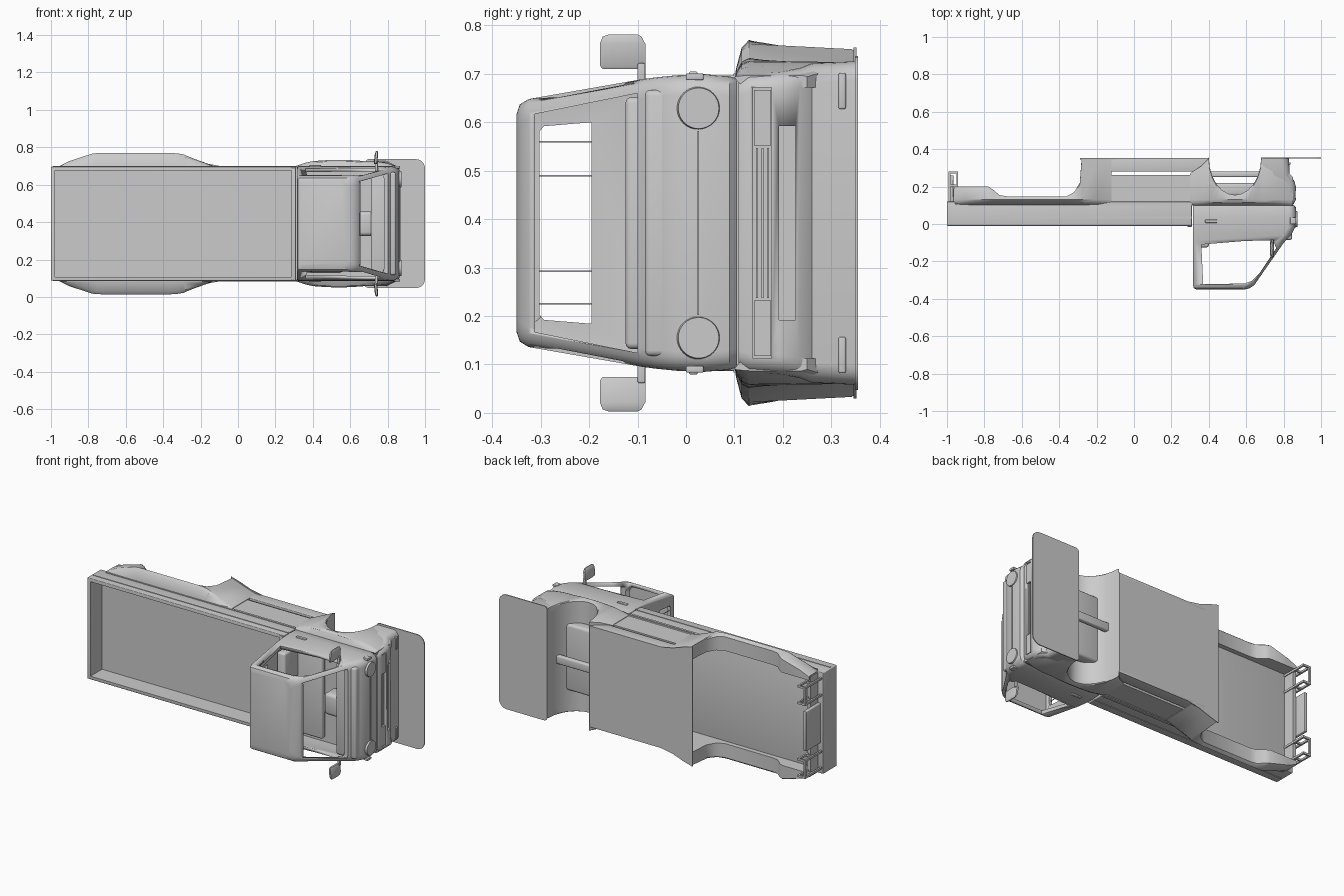
import bpy, bmesh, math
from mathutils import Matrix

if "Cube" in bpy.data.objects:
    bpy.data.objects.remove(bpy.data.objects["Cube"])

C = 0.392  # truck centreline in z; the truck's own "up" is -y


def finish(name, bm, smooth=True):
    bmesh.ops.remove_doubles(bm, verts=bm.verts, dist=1e-5)
    bmesh.ops.recalc_face_normals(bm, faces=bm.faces)
    me = bpy.data.meshes.new(name)
    bm.to_mesh(me)
    bm.free()
    ob = bpy.data.objects.new(name, me)
    bpy.context.collection.objects.link(ob)
    if smooth:
        bpy.ops.object.select_all(action='DESELECT')
        ob.select_set(True)
        bpy.context.view_layer.objects.active = ob
        bpy.ops.object.shade_smooth_by_angle(angle=math.radians(32))
    return ob


def box(name, x0, x1, y0, y1, z0, z1, bevel=0.0):
    bm = bmesh.new()
    bmesh.ops.create_cube(bm, size=1)
    for v in bm.verts:
        v.co = ((x0 + x1) / 2 + v.co.x * (x1 - x0), (y0 + y1) / 2 + v.co.y * (y1 - y0),
                (z0 + z1) / 2 + v.co.z * (z1 - z0))
    if bevel:
        bmesh.ops.bevel(bm, geom=bm.edges[:], offset=bevel, segments=3, affect='EDGES', profile=0.5)
    return finish(name, bm)


def pair(name, x0, x1, y0, y1, a, b, bevel=0.0):
    """Box from a to b outward of the centreline, on both sides."""
    box(name + "_left", x0, x1, y0, y1, C + a, C + b, bevel)
    box(name + "_right", x0, x1, y0, y1, C - b, C - a, bevel)


def skin(name, rings, closed=True, cap=True):
    bm = bmesh.new()
    vs = [[bm.verts.new(p) for p in r] for r in rings]
    n = len(vs[0])
    for a, b in zip(vs, vs[1:]):
        for i in range(n if closed else n - 1):
            j = (i + 1) % n
            bm.faces.new((a[i], a[j], b[j], b[i]))
    if cap:
        bm.faces.new(vs[0])
        bm.faces.new(vs[-1])
    return finish(name, bm)


def rounded(y, xb, xf, hw, rb=0.01, rf=0.04):
    """Plan section at height y: rounded rectangle, back and front corner radii."""
    pts = []
    for cx, s, r, a0 in ((xf - rf, 1, rf, 0), (xb + rb, 1, rb, 90), (xb + rb, -1, rb, 180), (xf - rf, -1, rf, 270)):
        for k in range(6):
            a = math.radians(a0 + 18 * k)
            pts.append((cx + r * math.cos(a), y, C + s * (hw - r) + r * math.sin(a)))
    return pts


def prism(name, pts, axis, lo, hi):
    """Extrude (x,y) along z, or (y,z) along x."""
    f = (lambda p, t: (p[0], p[1], t)) if axis == 'z' else (lambda p, t: (t, p[0], p[1]))
    return skin(name, [[f(p, lo) for p in pts], [f(p, hi) for p in pts]])


def cut(ob, *cutters):
    for c in cutters:
        m = ob.modifiers.new("cut", 'BOOLEAN')
        m.object, m.operation, m.solver = c, 'DIFFERENCE', 'EXACT'
        bpy.context.view_layer.objects.active = ob
        bpy.ops.object.modifier_apply(modifier=m.name)
        bpy.data.objects.remove(c)


# cab shell: outer loft, hollowed, with window openings
SECT = [(-.350, .335, .59, .225), (-.343, .32, .62, .245), (-.325, .315, .645, .256), (-.09, .315, .81, .297),
        (-.06, .315, .84, .301), (-.02, .315, .860, .305), (.04, .315, .868, .307), (.09, .315, .865, .303),
        (.105, .315, .85, .298)]
cab = skin("cab", [rounded(*s) for s in SECT])
inner = skin("cab_inner", [rounded(y, xb + .02, xf - .022, hw - .018) for y, xb, xf, hw in
                           [(-.33, .315, .63, .25)] + SECT[3:7]])
side = prism("side_cut", [(.36, -.11), (.37, -.322), (.59, -.318), (.63, -.305), (.67, -.265), (.76, -.13),
                          (.745, -.088), (.6, -.09)], 'z', -.2, 1)
shield = prism("shield_cut", [(-.312, C - .225), (-.312, C + .225), (-.1, C + .268), (-.1, C - .268)], 'x', .6, 1)
rear = prism("rear_cut", [(-.302, C - .19), (-.302, C + .19), (-.293, C + .2), (-.195, C + .208),
                          (-.195, C - .208), (-.293, C - .2)], 'x', .2, .4)
cut(cab, inner, side, shield, rear)

# cab interior and rear window bars
box("dashboard", .71, .845, -.085, .03, C - .275, C + .275, .012)
box("steering_console", .62, .73, -.07, .03, C - .065, C + .065, .02)
box("bench_seat_back", .345, .40, -.125, .04, C - .26, C + .26, .012)
box("bench_seat_base", .345, .56, .0, .04, C - .26, C + .26, .012)
for i, z in enumerate((.225, .292, .49, .56)):
    box("rear_window_bar_%d" % i, .322, .326, -.31, -.18, z - .0015, z + .0015)

# cargo bed with floor and trim rails
bed = box("cargo_bed", -1, .31, -.01, .12, C - .305, C + .305, .004)
cut(bed, box("bed_cut", -.978, .285, -.1, .1, C - .285, C + .285))
pair("bed_side_rail", -.99, .31, .03, .04, .303, .308)
pair("bed_seam_rail", -.95, .31, .098, .112, .303, .309)
box("bed_front_lip", .285, .31, -.016, .0, C - .3, C + .3, .004)

# front lower body with wheel arch
R = .2
arch = [(.54 + .14 * math.cos(math.radians(a)), .355 - R * math.sin(math.radians(a))) for a in range(0, 181, 15)]
prism("front_lower_body", [(.31, .1), (.75, .1), (.75, .355)] + arch + [(.36, .31), (.31, .27)], 'z', C - .3, C + .3)

# bumper block with grille slots
bumper = skin("front_bumper", [rounded(*s) for s in (
    (.108, .69, .855, .303), (.13, .685, .866, .309), (.2, .68, .866, .314), (.235, .68, .855, .32),
    (.26, .68, .833, .33), (.352, .68, .828, .334))])
cut(bumper, box("slot_a", .84, 1, .138, .177, C - .28, C + .28), box("slot_b", .845, 1, .192, .226, C - .2, C + .2))
for y in (.147, .158, .169):
    box("grille_bar", .835, .856, y - .002, y + .002, C - .155, C + .155)
pair("grille_insert", .83, .862, .14, .175, .16, .275)
pair("bumper_lamp", .80, .836, .315, .33, .235, .31, .004)
# flat lip reaching ahead under the bumper
skin("front_lip", [rounded(.349, .68, 1.0, .345, .02, .05), rounded(.355, .68, 1.0, .345, .02, .05)])

# wheel flares and side skirts: stations of (x, bulge, lower edge)
rear_st = [(-.96, .0, .2), (-.90, .03, .2), (-.78, .069, .2), (-.755, .072, .185), (-.72, .073, .155),
           (-.68, .073, .148), (-.36, .073, .148), (-.32, .07, .17), (-.29, .065, .22), (-.28, .06, .352),
           (-.2, .028, .352), (-.12, .0, .352)]
front_st = [(.30, 0, .27), (.36, .02, .31), (.40, .029, .352)]
front_st += [(x, .029 + .007 * math.sin(math.pi * (x - .4) / .28), y) for x, y in reversed(arch[1:-1])]
front_st += [(.68, .03, .352), (.74, .028, .35), (.80, .018, .3), (.85, .0, .25)]
for s, side_name in ((1, "left"), (-1, "right")):
    for name, st in (("rear", rear_st), ("front", front_st)):
        rings = []
        for x, d, low in st:
            prof = [(.10, .300), (.104, .303 + d * .25), (.115, .304 + d * .8), (.13, .305 + d),
                    (max(.14, low - .01), .305 + d * .9), (low, .302 + d * .85), (low, .28), (.118, .28)]
            rings.append([(x, y, C + s * w) for y, w in prof])
        skin("%s_wheel_flare_%s" % (name, side_name), rings)
pair("mid_side_panel", -.2, .32, .1, .262, .285, .302)
pair("rocker", -.2, .40, .28, .352, .29, .305, .004)

# underside sheet that widens towards the rear wheels
under = [(.40, .305), (-.08, .305), (-.16, .32), (-.23, .345), (-.29, .362)]
outline = [(x, C + w) for x, w in under] + [(x, C - w) for x, w in reversed(under)]
skin("underside_sheet", [[(x, y, z) for x, z in outline] for y in (.346, .352)])

# engine pan and drive shaft in the wheel well
box("engine_pan", .42, .67, .15, .22, C - .2, C + .2, .015)
box("axle_beam", .40, .70, .25, .28, C - .025, C + .025, .008)

# rear frame: two open brackets and a centre plate
for s, nm in ((1, "left"), (-1, "right")):
    z0 = C + s * .22
    for k, (xa, xb2, ya, yb) in enumerate(((-.992, -.982, .12, .28), (-.95, -.94, .12, .28),
                                          (-.992, -.94, .27, .28), (-.992, -.94, .2, .21))):
        for w in (-.05, .05):
            box("rear_bracket_%s_%d" % (nm, k), xa, xb2, ya, yb, z0 + w - .006, z0 + w + .006)
    box("rear_bracket_bar_%s" % nm, -.992, -.982, .268, .28, z0 - .05, z0 + .05)
box("rear_centre_plate", -.985, -.965, .12, .26, C - .12, C + .12, .004)
box("rear_valance", -.965, -.945, .12, .19, C - .3, C + .3)

# round headlights with a seam, door handles, fuel cap
for z in (C - .237, C + .237):
    bm = bmesh.new()
    bmesh.ops.create_cone(bm, cap_ends=True, segments=32, radius1=.045, radius2=.042, depth=.014,
                          matrix=Matrix.Translation((.866, .026, z)) @ Matrix.Rotation(math.pi / 2, 4, 'Y'))
    finish("headlight", bm)
box("nose_seam", .86, .870, .024, .027, C - .19, C + .19)
pair("nose_clip", .835, .866, .0, .036, .295, .309, .003)
pair("door_handle", .38, .445, .006, .024, .300, .313, .004)

# wing mirrors
for s, nm in ((1, "left"), (-1, "right")):
    rings = []
    for w, y0, y1, t in ((.318, -.172, -.088, .006), (.325, -.178, -.084, .009), (.37, -.178, -.084, .009),
                         (.385, -.172, -.092, .006), (.389, -.16, -.1, .003)):
        x = .735 + (w - .318) * .1
        ym, h = (y0 + y1) / 2, (y1 - y0) / 2
        rings.append([(x + t * math.cos(a), ym + h * max(-1, min(1, 1.3 * math.sin(a))), C + s * w)
                      for a in [2 * math.pi * k / 20 for k in range(20)]])
    skin("mirror_%s" % nm, rings)
pair("mirror_arm", .732, .748, -.1, -.084, .28, .33, .003)
